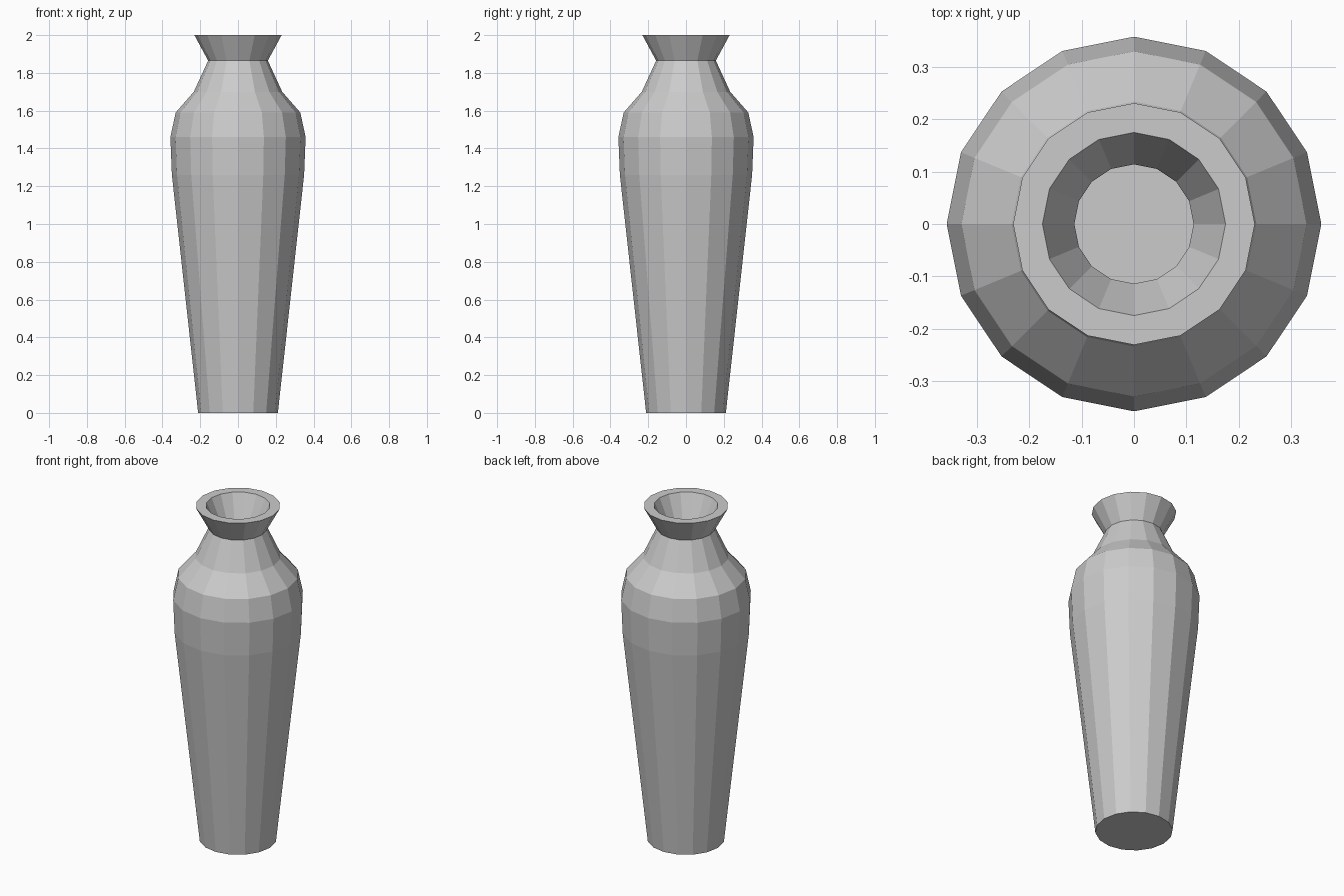
import bpy, bmesh
from math import cos, sin, tau

if "Cube" in bpy.data.objects:
    bpy.data.objects.remove(bpy.data.objects["Cube"])

SIDES = 16

# (radius, height): outer wall upward, then inner wall back down
outer = [(0.211, 0), (0.35, 1.26), (0.358, 1.46), (0.33, 1.59),
         (0.234, 1.70), (0.158, 1.865), (0.231, 2.0)]
inner = [(0.175, 2.0), (0.114, 1.865), (0.19, 1.67), (0.286, 1.555),
         (0.308, 1.45), (0.30, 1.26), (0.165, 0.05)]

bm = bmesh.new()
rings = [[bm.verts.new((r * cos(tau * i / SIDES), r * sin(tau * i / SIDES), z))
          for i in range(SIDES)] for r, z in outer + inner]

# walls and flat rim
for a, b in zip(rings, rings[1:]):
    for i in range(SIDES):
        j = (i + 1) % SIDES
        bm.faces.new((a[i], a[j], b[j], b[i]))

# underside and inside floor
bm.faces.new(rings[0][::-1])
bm.faces.new(rings[-1])
bmesh.ops.recalc_face_normals(bm, faces=bm.faces)

mesh = bpy.data.meshes.new("vase")
bm.to_mesh(mesh)
bm.free()
bpy.context.collection.objects.link(bpy.data.objects.new("vase", mesh))
